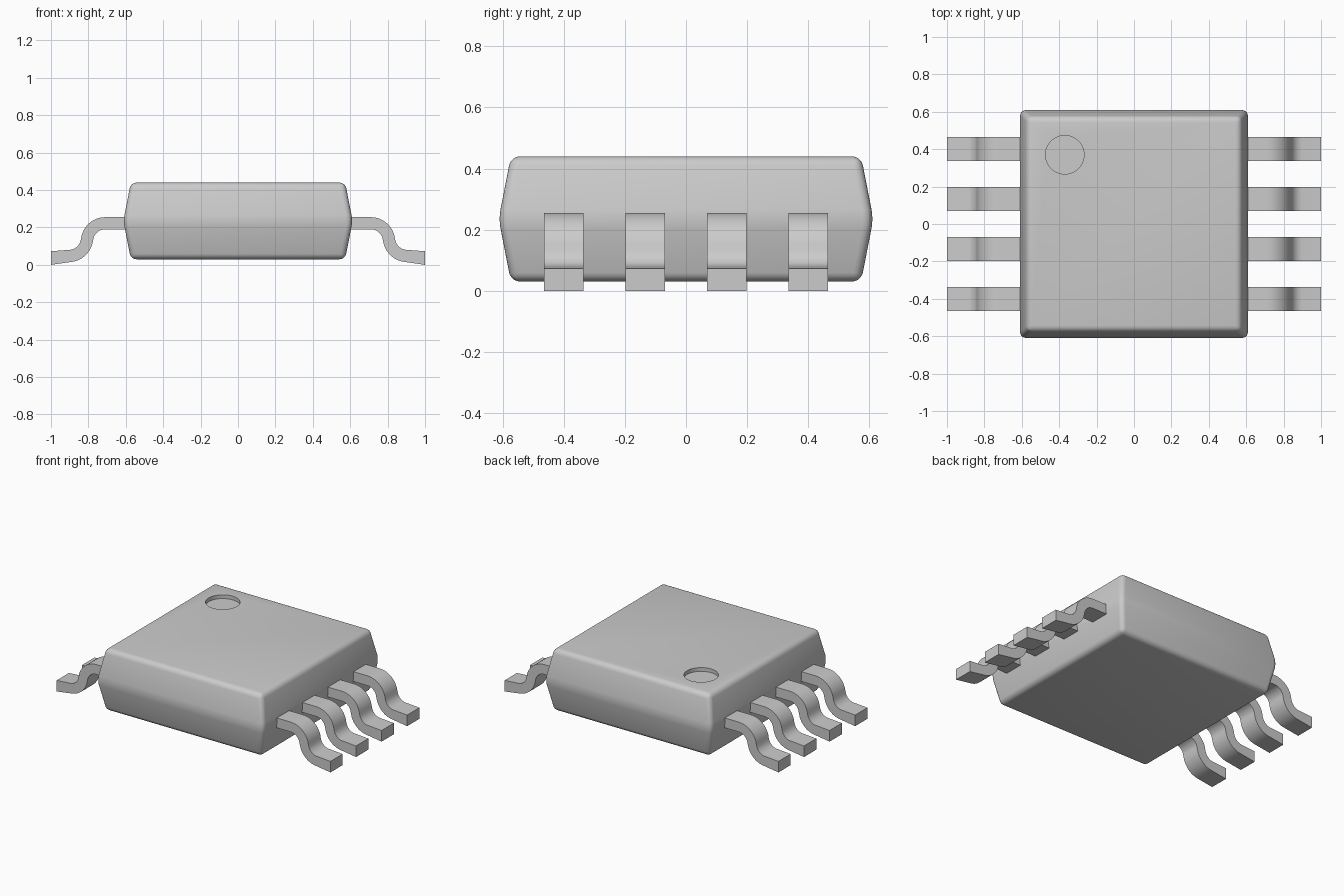
import bpy, bmesh, math
from mathutils import Matrix

cube = bpy.data.objects.get("Cube")
if cube:
    bpy.data.objects.remove(cube, do_unlink=True)

grey = bpy.data.materials.new("neutral_grey")
grey.use_nodes = True
COLOUR = (0.6, 0.6, 0.6, 1)
grey.diffuse_color = COLOUR
grey.node_tree.nodes["Principled BSDF"].inputs["Base Color"].default_value = COLOUR


def make_object(name, bm):
    bmesh.ops.recalc_face_normals(bm, faces=bm.faces)
    mesh = bpy.data.meshes.new(name)
    bm.to_mesh(mesh)
    bm.free()
    mesh.materials.append(grey)
    obj = bpy.data.objects.new(name, mesh)
    bpy.context.collection.objects.link(obj)
    return obj


def smooth(obj):
    bpy.ops.object.select_all(action='DESELECT')
    obj.select_set(True)
    bpy.context.view_layer.objects.active = obj
    bpy.ops.object.shade_smooth_by_angle(angle=math.radians(30))


# Package body: two tapered halves meeting at a belt, all edges rounded
bm = bmesh.new()
rings = []
for half, z in ((0.573, 0.03), (0.613, 0.235), (0.573, 0.44)):
    rings.append([bm.verts.new((sx * half, sy * half, z))
                  for sx, sy in ((-1, -1), (1, -1), (1, 1), (-1, 1))])
for low, high in zip(rings, rings[1:]):
    for i in range(4):
        j = (i + 1) % 4
        bm.faces.new((low[i], low[j], high[j], high[i]))
bm.faces.new(rings[0][::-1])
bm.faces.new(rings[-1])
bmesh.ops.bevel(bm, geom=bm.edges[:], offset=0.03, offset_type='OFFSET',
                segments=5, profile=0.5, affect='EDGES')
body = make_object("package_body", bm)

# Round orientation dimple sunk into the top
bm = bmesh.new()
bmesh.ops.create_cone(bm, cap_ends=True, segments=48, radius1=0.103, radius2=0.103,
                      depth=0.1, matrix=Matrix.Translation((-0.37, 0.37, 0.465)))
cutter = make_object("dimple_cutter", bm)
cut = body.modifiers.new("dimple", 'BOOLEAN')
cut.operation = 'DIFFERENCE'
cut.solver = 'EXACT'
cut.object = cutter
bpy.context.view_layer.objects.active = body
bpy.ops.object.modifier_apply(modifier=cut.name)
bpy.data.objects.remove(cutter, do_unlink=True)
smooth(body)


# Gull-wing leads: S-shaped strip profile extruded across its width
def arc(cx, cz, radius, start, end, steps=12):
    angles = [math.radians(start + (end - start) * i / steps) for i in range(steps + 1)]
    return [(cx + radius * math.cos(a), cz + radius * math.sin(a)) for a in angles]


INNER, OUTER, TILT = 0.065, 0.13, 5.9
SHOULDER, HEEL = (0.71, 0.125), (0.905, 0.145)
upper = ([(0.55, SHOULDER[1] + OUTER)] + arc(*SHOULDER, OUTER, 90, TILT)
         + arc(*HEEL, INNER, 180 + TILT, 263)[1:] + [(1, 0.073)])
lower = ([(0.55, SHOULDER[1] + INNER)] + arc(*SHOULDER, INNER, 90, TILT)
         + arc(*HEEL, OUTER, 180 + TILT, 263)[1:] + [(1, 0)])


def make_lead(name, side, y):
    bm = bmesh.new()
    columns = []
    for (ux, uz), (lx, lz) in zip(upper, lower):
        columns.append([bm.verts.new((side * x, y + dy, z)) for x, dy, z in
                        ((ux, -0.064, uz), (ux, 0.064, uz),
                         (lx, 0.064, lz), (lx, -0.064, lz))])
    for a, b in zip(columns, columns[1:]):
        for i in range(4):
            j = (i + 1) % 4
            bm.faces.new((a[i], a[j], b[j], b[i]))
    bm.faces.new(columns[0])
    bm.faces.new(columns[-1])
    smooth(make_object(name, bm))


for side, label in ((1, "left"), (-1, "right")):
    for n in range(4):
        make_lead(f"{label}_lead_{n + 1}", side, (n - 1.5) * 0.2667)
